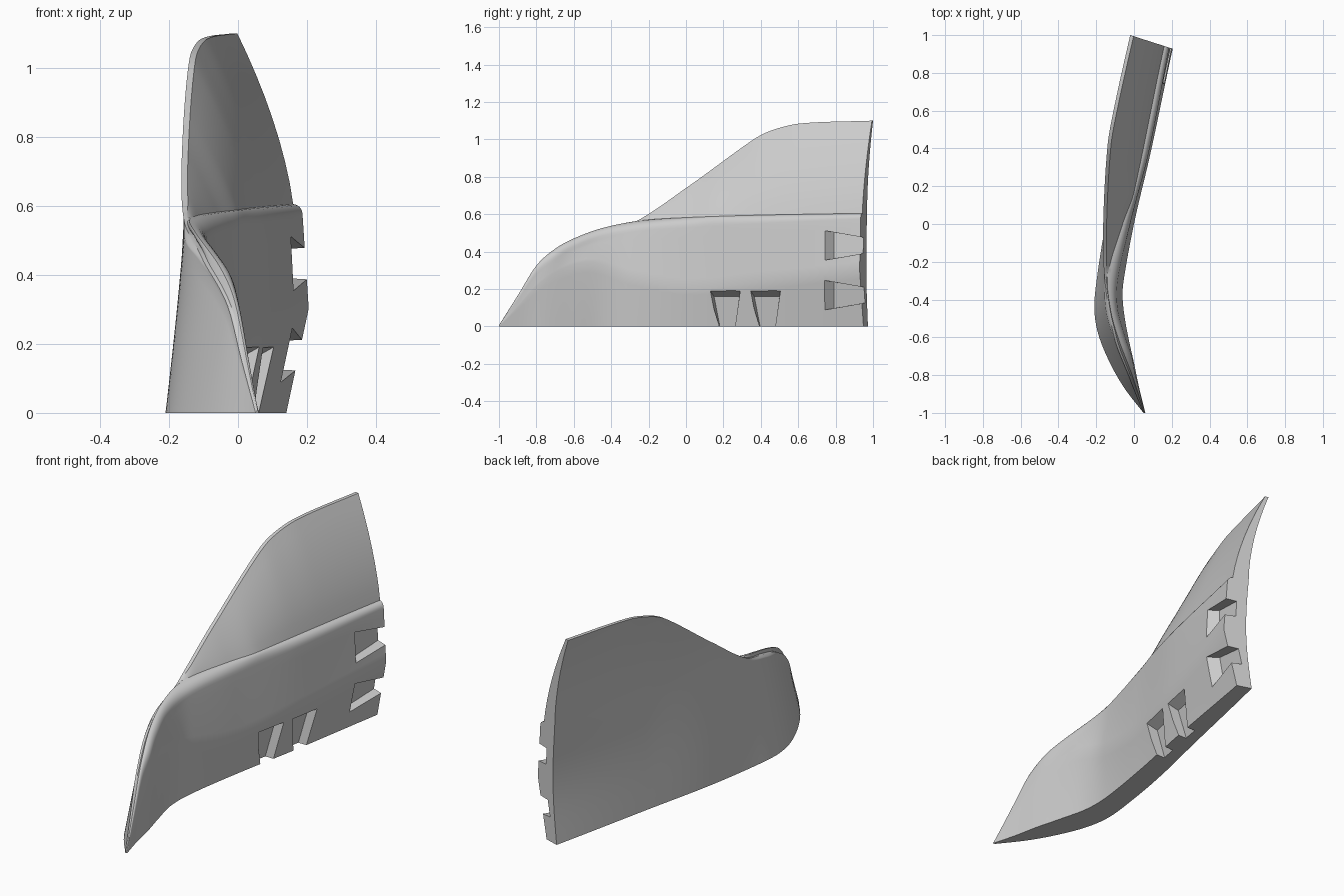
import bpy, bmesh, math

cube = bpy.data.objects.get("Cube")
if cube:
    bpy.data.objects.remove(cube)


def curve(*keys):
    """Smooth function through (station, value) keys."""
    def slope(i):
        a, b = keys[max(i - 1, 0)], keys[min(i + 1, len(keys) - 1)]
        return (b[1] - a[1]) / (b[0] - a[0])

    def value(s):
        s = min(max(s, keys[0][0]), keys[-1][0])
        i = 0
        while i < len(keys) - 2 and s > keys[i + 1][0]:
            i += 1
        (s0, v0), (s1, v1) = keys[i], keys[i + 1]
        h = s1 - s0
        t = (s - s0) / h
        rise = t * t * (3 - 2 * t)
        return (v0 + (v1 - v0) * rise + h * slope(i) * t * (1 - t) ** 2
                - h * slope(i + 1) * t * t * (1 - t))
    return value


def lerp(a, b, t):
    return a + (b - a) * t


# Guide curves along the length: heights, then sideways positions
body_top = curve((-1, .006), (-.9, .165), (-.8, .325), (-.7, .415), (-.6, .47),
                 (-.45, .525), (-.25, .565), (0, .582), (.4, .595), (1, .605))
fin_top = curve((-1, .004), (-.9, .155), (-.8, .31), (-.6, .45), (-.45, .505), (-.27, .56),
                (0, .74), (.35, 1), (.45, 1.05), (.6, 1.085), (1, 1.1))
bulge_level = curve((-1, .6), (-.55, .7), (-.3, .48), (0, .35), (.4, .4), (1, .5))
outer_foot = curve((-1, .06), (-.87, .025), (-.75, 0), (-.6, -.04), (-.45, -.075),
                   (-.3, -.075), (0, -.03), (.4, .045), (1, .14))
outer_bulge = curve((-1, .06), (-.87, .028), (-.75, .003), (-.55, -.04), (-.4, -.06),
                    (-.3, -.055), (0, 0), (.4, .09), (1, .205))
shoulder = curve((-1, .058), (-.8, .008), (-.7, -.012), (-.6, -.045), (-.45, -.085),
                 (-.3, -.085), (0, -.02), (.4, .08), (1, .187))
fin_root = curve((-1, .055), (-.8, -.01), (-.6, -.085), (-.45, -.125), (-.27, -.138),
                 (0, -.06), (.17, 0), (1, .16))
inner_foot = curve((-1, .05), (-.87, -.05), (-.73, -.13), (-.58, -.19), (-.45, -.21),
                   (-.3, -.198), (0, -.15), (.4, -.06), (1, .065))
inner_top = curve((-1, .05), (-.8, -.03), (-.6, -.11), (-.45, -.15), (-.27, -.157),
                  (0, -.145), (.4, -.055), (1, .08))
fin_tip = curve((-1, .05), (-.8, -.03), (-.6, -.105), (-.27, -.157), (0, -.163),
                (.4, -.14), (.6, -.105), (1, -.02))


def section(s):
    """Closed cross-section of the plate as (x, z) points."""
    top, peak = body_top(s), fin_top(s)
    bend = bulge_level(s) * top
    radius = min(lerp(.055, .03, max(s, 0)), top * .15)
    pts = []
    for i in range(6):                       # lower outer wall
        t = i / 6
        pts.append((lerp(outer_foot(s), outer_bulge(s), t), bend * t))
    for i in range(6):                       # upper outer wall
        t = i / 6
        pts.append((lerp(outer_bulge(s), shoulder(s), t), lerp(bend, top - radius, t)))
    for i in range(7):                       # rounded shoulder
        a = math.pi / 2 * i / 6
        pts.append((lerp(fin_root(s), shoulder(s), math.cos(a)),
                    top - radius + radius * math.sin(a)))
    root = min(top, peak * .97)
    base_gap = fin_root(s) - inner_top(s)
    tip_gap = min(.018, base_gap * .5)
    fin = []
    for i in range(9):                       # fin, thinning upwards
        t = i / 8
        x = lerp(inner_top(s), fin_tip(s), t ** 1.8)
        fin.append((x, lerp(root, peak, t)))
        if i:
            pts.append((x + lerp(base_gap, tip_gap, t), lerp(top, peak, t)))
    pts += reversed(fin)
    for i in range(1, 11):                   # inner wall
        t = 1 - i / 10
        swell = .02 * max(s, 0) * math.sin(math.pi * t)
        pts.append((lerp(inner_foot(s), inner_top(s), t) + swell, root * t))
    return pts


def make_object(name, bm):
    bmesh.ops.recalc_face_normals(bm, faces=bm.faces)
    mesh = bpy.data.meshes.new(name)
    bm.to_mesh(mesh)
    bm.free()
    obj = bpy.data.objects.new(name, mesh)
    bpy.context.collection.objects.link(obj)
    return obj


# Curved plate: loft of the sections, with an oblique rear end
STEPS = 100
bm = bmesh.new()
rings = []
for k in range(STEPS + 1):
    s = -1 + 2 * k / STEPS
    rings.append([bm.verts.new((x, s - .32 * max(s, 0) * (x + .02), z))
                  for x, z in section(s)])
for a, b in zip(rings, rings[1:]):
    for i in range(len(a)):
        j = (i + 1) % len(a)
        bm.faces.new((a[i], a[j], b[j], b[i]))
bm.faces.new(rings[0])
bm.faces.new(rings[-1])
plate = make_object("curved_plate", bm)

grey = bpy.data.materials.new("plain_grey")
grey.use_nodes = True
colour = (.6, .6, .6, 1)
grey.diffuse_color = colour
grey.node_tree.nodes["Principled BSDF"].inputs["Base Color"].default_value = colour
plate.data.materials.append(grey)


def skin(y, z):
    """Sideways position of the lower outer wall."""
    s = y * 1.07
    bend = bulge_level(s) * body_top(s)
    if z < bend:
        return lerp(outer_foot(s), outer_bulge(s), z / bend)
    return lerp(outer_bulge(s), shoulder(s), (z - bend) / (body_top(s) - bend))


def cut_slot(name, rim, floor):
    """Cut a tapered socket given by rim and floor outlines in (y, z)."""
    bm = bmesh.new()
    low, high = [], []
    for (y, z), (fy, fz) in zip(rim, floor):
        low.append(bm.verts.new((skin(fy, fz) - .05, fy, fz)))
        high.append(bm.verts.new((skin(y, z) + .05, 2 * y - fy, 2 * z - fz)))
    bm.faces.new(low)
    bm.faces.new(high)
    for i in range(4):
        j = (i + 1) % 4
        bm.faces.new((low[i], low[j], high[j], high[i]))
    cutter = make_object(name, bm)
    cutter.hide_render = True
    cutter.hide_set(True)
    mod = plate.modifiers.new(name, "BOOLEAN")
    mod.operation = "DIFFERENCE"
    mod.solver = "EXACT"
    mod.object = cutter
    return cutter


cutters = []
# Rear sockets, narrowing towards the rear edge
for n, mid in enumerate((.167, .433)):
    near, far, end = .08, .037, .98
    tail = [(end, mid + far), (end, mid - far)]
    cutters.append(cut_slot(f"rear_slot_{n}",
                            [(.735, mid - near), (.735, mid + near)] + tail,
                            [(.79, mid - near + .01), (.79, mid + near - .01)] + tail))
# Bottom sockets, narrowing downwards
for n, y in enumerate((.13, .345)):
    foot = [(y + .13, -.02), (y + .055, -.02)]
    cutters.append(cut_slot(f"bottom_slot_{n}",
                            [(y, .19), (y + .16, .19)] + foot,
                            [(y + .02, .16), (y + .155, .16)] + foot))

# Apply the cuts, drop the cutters and smooth the surface
bpy.ops.object.select_all(action="DESELECT")
plate.select_set(True)
bpy.context.view_layer.objects.active = plate
for mod in list(plate.modifiers):
    bpy.ops.object.modifier_apply(modifier=mod.name)
for cutter in cutters:
    bpy.data.objects.remove(cutter)
bpy.ops.object.shade_smooth_by_angle(angle=math.radians(30))
